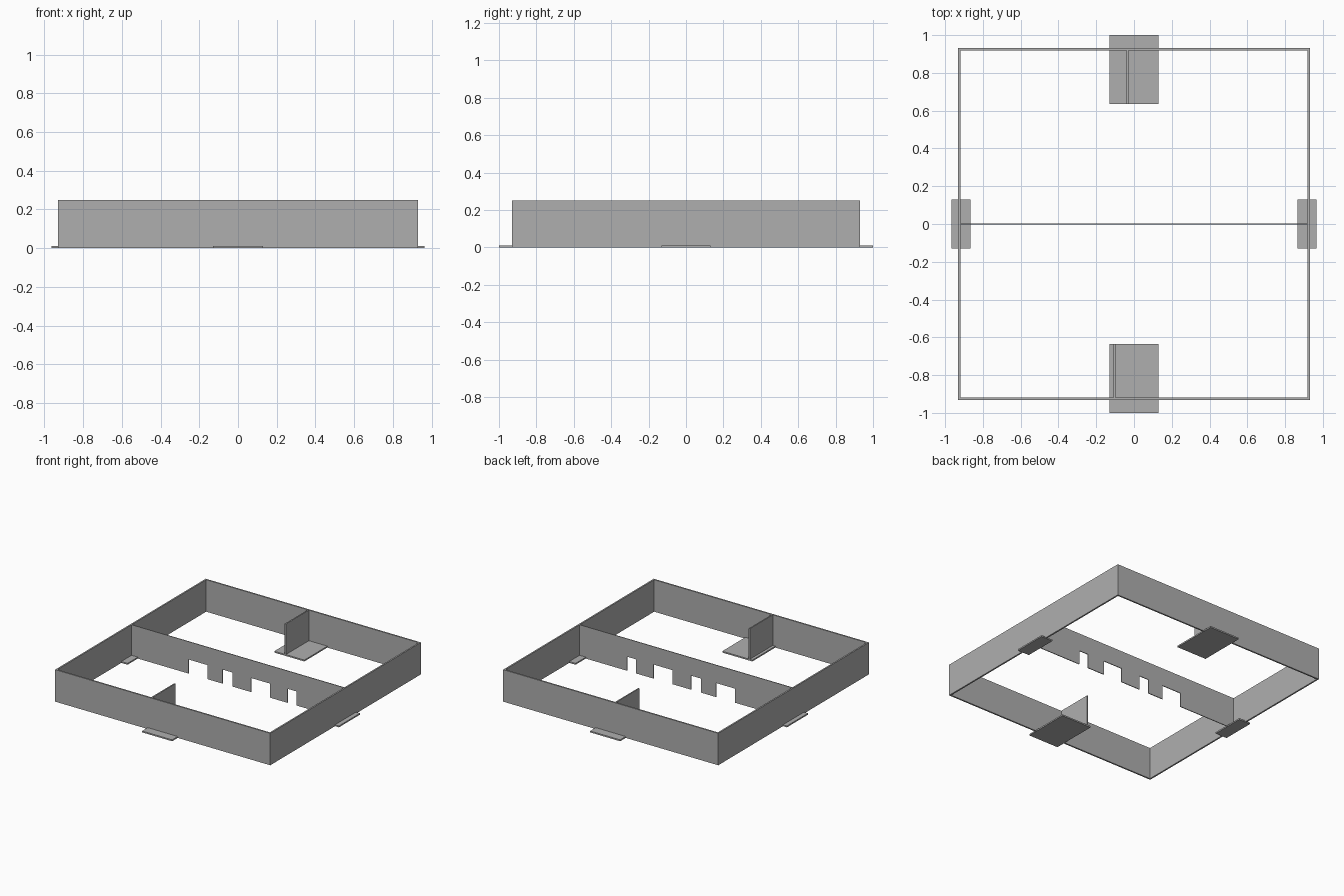
import bpy
import bmesh

cube = bpy.data.objects.get("Cube")
if cube:
    bpy.data.objects.remove(cube, do_unlink=True)

grey = bpy.data.materials.new("plain grey")
grey.use_nodes = True
colour = (0.43, 0.43, 0.43, 1)
grey.diffuse_color = colour
grey.node_tree.nodes["Principled BSDF"].inputs["Base Color"].default_value = colour

WALL = 0.931      # outer half width of the walls
THICK = 0.012
HEIGHT = 0.25
PLATE = 0.011


def finish(name, bm):
    bmesh.ops.recalc_face_normals(bm, faces=bm.faces)
    mesh = bpy.data.meshes.new(name)
    bm.to_mesh(mesh)
    bm.free()
    mesh.materials.append(grey)
    obj = bpy.data.objects.new(name, mesh)
    bpy.context.collection.objects.link(obj)
    return obj


def box(name, x0, x1, y0, y1, z0, z1):
    bm = bmesh.new()
    bmesh.ops.create_cube(bm, size=1)
    bmesh.ops.scale(bm, vec=(x1 - x0, y1 - y0, z1 - z0), verts=bm.verts)
    centre = ((x0 + x1) / 2, (y0 + y1) / 2, (z0 + z1) / 2)
    bmesh.ops.translate(bm, vec=centre, verts=bm.verts)
    return finish(name, bm)


# Square ring of outer walls, made from four joined loops
bm = bmesh.new()
loops = []
for r, z in ((WALL, 0), (WALL, HEIGHT), (WALL - THICK, HEIGHT), (WALL - THICK, 0)):
    loops.append([bm.verts.new((sx * r, sy * r, z))
                  for sx, sy in ((-1, -1), (1, -1), (1, 1), (-1, 1))])
for i, a in enumerate(loops):
    b = loops[(i + 1) % 4]
    for j in range(4):
        k = (j + 1) % 4
        bm.faces.new((a[j], a[k], b[k], b[j]))
finish("outer_walls", bm)

# Middle wall with four openings along its foot
END, HALF, OPENING = WALL - THICK, 0.003, 0.11
profile = [(-END, HEIGHT), (-END, 0)]
for x0, x1 in ((-0.427, -0.263), (-0.13, -0.047), (0.116, 0.28), (0.43, 0.508)):
    profile += [(x0, 0), (x0, OPENING), (x1, OPENING), (x1, 0)]
profile += [(END, 0), (END, HEIGHT)]
bm = bmesh.new()
face = bm.faces.new([bm.verts.new((x, -HALF, z)) for x, z in profile])
new = bmesh.ops.extrude_face_region(bm, geom=[face])["geom"]
bmesh.ops.translate(bm, vec=(0, 2 * HALF, 0),
                    verts=[v for v in new if isinstance(v, bmesh.types.BMVert)])
finish("middle_wall", bm)

# Floor plates under each wall, and short partitions on the front and back plates
for side, label, x in ((-1, "front", -0.103), (1, "back", -0.035)):
    y0, y1 = sorted((side * 0.634, side))
    box(label + "_floor_plate", -0.13, 0.13, y0, y1, 0, PLATE)
    y0, y1 = sorted((side * 0.634, side * (WALL - THICK)))
    box(label + "_partition", x - 0.005, x + 0.005, y0, y1, PLATE, HEIGHT)
for side, label in ((-1, "right"), (1, "left")):
    x0, x1 = sorted((side * 0.865, side * 0.965))
    box(label + "_floor_plate", x0, x1, -0.13, 0.13, 0, PLATE)
